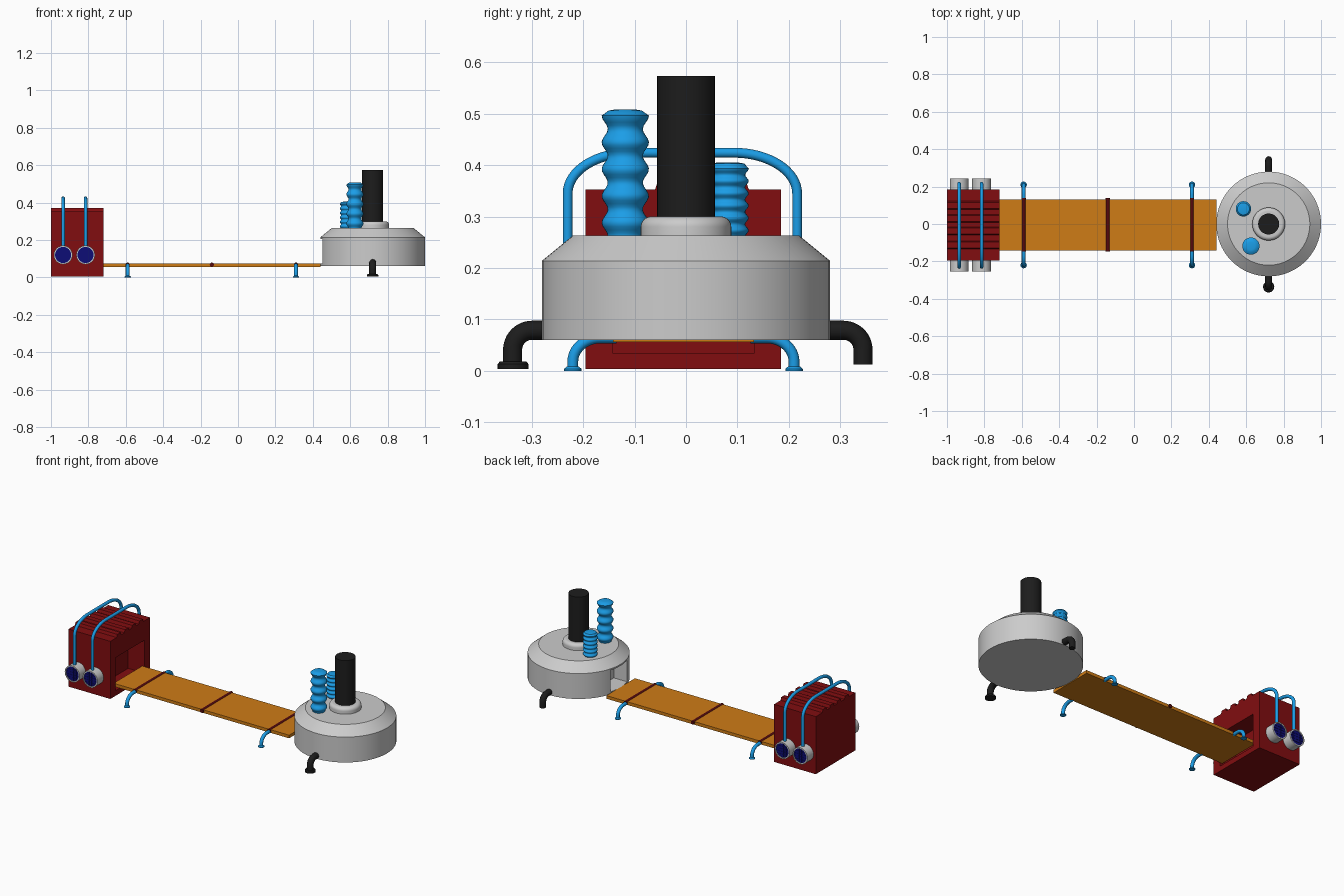
import bpy, bmesh, math
from math import sin, cos, pi
from mathutils import Matrix

if "Cube" in bpy.data.objects:
    bpy.data.objects.remove(bpy.data.objects["Cube"])

C = -0.005          # side-to-side middle of the box and belt


def mat(name, r, g, b):
    m = bpy.data.materials.new(name)
    m.diffuse_color = (r, g, b, 1)
    m.use_nodes = True
    m.node_tree.nodes["Principled BSDF"].inputs["Base Color"].default_value = m.diffuse_color
    return m


RED = mat("red", 0.22, 0.004, 0.005)
DARK_RED = mat("dark_red", 0.09, 0.003, 0.004)
ORANGE = mat("orange", 0.62, 0.20, 0.008)
BLUE = mat("blue", 0.011, 0.34, 0.80)
NAVY = mat("navy", 0.004, 0.004, 0.18)
BLACK = mat("black", 0.012, 0.012, 0.012)


def finish(ob, m=None, smooth=True):
    if m:
        ob.data.materials.append(m)
    if smooth:
        bpy.ops.object.select_all(action='DESELECT')
        ob.select_set(True)
        bpy.context.view_layer.objects.active = ob
        bpy.ops.object.shade_smooth_by_angle(angle=math.radians(35))
    return ob


def from_bmesh(name, bm, m=None, smooth=True):
    bmesh.ops.recalc_face_normals(bm, faces=bm.faces[:])
    me = bpy.data.meshes.new(name)
    bm.to_mesh(me)
    bm.free()
    ob = bpy.data.objects.new(name, me)
    bpy.context.collection.objects.link(ob)
    return finish(ob, m, smooth)


def box(name, x, y, z, m=None):
    bm = bmesh.new()
    bmesh.ops.create_cube(bm, size=1)
    for v in bm.verts:
        v.co = [lo + (c + 0.5) * (hi - lo) for c, (lo, hi) in zip(v.co, (x, y, z))]
    return from_bmesh(name, bm, m, False)


def lathe(name, profile, loc, m=None, n=64, axis='Z'):
    """Revolve (radius, height) points, closed with end caps."""
    bm = bmesh.new()
    rings = [[bm.verts.new((r * cos(2 * pi * i / n), r * sin(2 * pi * i / n), h))
              for i in range(n)] for r, h in profile]
    for a, b in zip(rings, rings[1:]):
        for i in range(n):
            bm.faces.new((a[i], a[(i + 1) % n], b[(i + 1) % n], b[i]))
    bm.faces.new(rings[0])
    bm.faces.new(rings[-1])
    rot = Matrix() if axis == 'Z' else Matrix.Rotation(pi / 2 * (1 if axis == '-Y' else -1), 4, 'X')
    bm.transform(Matrix.Translation(loc) @ rot)
    return from_bmesh(name, bm, m)


def pipe(name, pts, r, m):
    cu = bpy.data.curves.new(name, 'CURVE')
    cu.dimensions = '3D'
    cu.bevel_depth, cu.bevel_resolution, cu.use_fill_caps = r, 4, True
    sp = cu.splines.new('POLY')
    sp.points.add(len(pts) - 1)
    for p, co in zip(sp.points, pts):
        p.co = (*co, 1)
    ob = bpy.data.objects.new(name, cu)
    bpy.context.collection.objects.link(ob)
    bpy.ops.object.select_all(action='DESELECT')
    ob.select_set(True)
    bpy.context.view_layer.objects.active = ob
    bpy.ops.object.convert(target='MESH')
    return finish(bpy.context.object, m)


def cut(ob, x, y, z):
    cutter = box("cutter", x, y, z)
    cutter.hide_render = True
    mod = ob.modifiers.new("opening", 'BOOLEAN')
    mod.operation, mod.object = 'DIFFERENCE', cutter
    bpy.context.view_layer.objects.active = ob
    bpy.ops.object.modifier_apply(modifier=mod.name)
    bpy.data.objects.remove(cutter)


def arc(cy, cz, ry, rz, n=12):
    """Quarter turn in y-z from horizontal top to vertical side."""
    return [(cy + ry * sin(pi / 2 * i / n), cz + rz * cos(pi / 2 * i / n)) for i in range(n + 1)]


# Machine housing with ridged roof and belt opening
outline = [(-0.195, 0.004), (-0.195, 0.353)]
for y in (-0.112, -0.038, 0.03, 0.1):
    outline += [(y - 0.022, 0.353), (y - 0.016, 0.37), (y + 0.016, 0.37), (y + 0.022, 0.353)]
outline += [(0.185, 0.353), (0.185, 0.004)]
bm = bmesh.new()
face = bm.faces.new([bm.verts.new((-1, y, z)) for y, z in outline])
ext = bmesh.ops.extrude_face_region(bm, geom=[face])
bmesh.ops.translate(bm, vec=(0.28, 0, 0), verts=[v for v in ext['geom'] if isinstance(v, bmesh.types.BMVert)])
housing = from_bmesh("housing", bm, RED, False)
cut(housing, (-0.83, -0.7), (-0.143, 0.133), (0.035, 0.235))

# Side canisters with meshed blue ends, and hoses over the roof
for i, x in enumerate((-0.935, -0.815)):
    for side, s in (("front", -1), ("back", 1)):
        ax = '-Y' if s < 0 else 'Y'
        lathe(f"canister_{side}_{i}", [(0.05, 0), (0.05, 0.065), (0.043, 0.065), (0.043, 0.058)],
              (x, C + s * 0.183, 0.12), None, 32, ax)
        lathe(f"canister_disc_{side}_{i}", [(0.043, 0), (0.043, 0.004)],
              (x, C + s * 0.24, 0.12), NAVY, 32, ax)
        yb = sorted((C + s * 0.243, C + s * 0.246))
        for k in (-0.024, -0.008, 0.008, 0.024):
            h = math.sqrt(0.042 ** 2 - k * k)
            box("grille_bar_upright", (x + k - 0.001, x + k + 0.001), yb, (0.12 - h, 0.12 + h), NAVY)
            box("grille_bar_level", (x - h, x + h), yb, (0.119 + k, 0.121 + k), NAVY)
    half = arc(0.1, 0.345, 0.123, 0.079, 16) + [(0.223, 0.16)]
    pipe(f"roof_hose_{i}", [(x, C - 0.002 - y, z) for y, z in reversed(half)]
         + [(x, C - 0.002 + y, z) for y, z in half], 0.0095, BLUE)

# Conveyor belt, cross rods and bent feet
box("belt", (-0.735, 0.442), (C - 0.137, C + 0.137), (0.056, 0.075), ORANGE)
for i, x in enumerate((-0.59, -0.14, 0.31)):
    pipe(f"cross_rod_{i}", [(x, C - 0.143, 0.068), (x, C + 0.143, 0.068)], 0.0115, DARK_RED)
    if i == 1:
        continue
    for side, s in (("front", -1), ("back", 1)):
        pts = [(0.13, 0.064)] + arc(0.162, 0.018, 0.053, 0.046) + [(0.215, 0.002)]
        pipe(f"belt_leg_{side}_{i}", [(x, C + s * y, z) for y, z in pts], 0.0105, BLUE)
        lathe(f"belt_foot_{side}_{i}", [(0.017, 0), (0.017, 0.004), (0.011, 0.009)],
              (x, C + s * 0.215, 0), BLUE, 24)

# Round tank with a side opening
X = 0.72
tank = lathe("tank", [(0.28, 0.06), (0.28, 0.214), (0.22, 0.263)], (X, 0, 0), None, 96)
cut(tank, (0.4, 0.54), (-0.08, 0.08), (0.075, 0.205))
finish(tank)

# Collar and chimney
lathe("chimney_collar", [(0.088, 0.255)] + [(0.068 + 0.02 * cos(t * pi / 16), 0.28 + 0.02 * sin(t * pi / 16))
                                            for t in range(9)] + [(0.05, 0.3)], (X, 0, 0), None, 48)
lathe("chimney", [(0.056, 0.25), (0.056, 0.573)], (X, 0, 0), BLACK, 48)


# Bellows pipes
def bellows(name, x, y, top, r0, r1, period):
    n = int((top - 0.255) / period * 8)
    prof = []
    for i in range(n + 1):
        z = top - 0.012 - i * (top - 0.267) / n
        prof.append((r0 + (r1 - r0) * (0.5 + 0.5 * cos(2 * pi * (top - 0.012 - z) / period)), z))
    prof = [(r0 * 0.6, top), (r0 * 0.95, top - 0.002)] + prof
    lathe(name, prof, (x, y, 0), BLUE, 32)


bellows("tall_bellows", 0.625, -0.118, 0.508, 0.034, 0.046, 0.052)
bellows("short_bellows", 0.585, 0.081, 0.405, 0.034, 0.041, 0.024)

# Tank drain pipes, the front one with a flange
for side, s, ye, zb in (("front", -1, 0.337, 0.008), ("back", 1, 0.344, 0.012)):
    pts = [(0.25, 0.079)] + arc(ye - 0.038, 0.041, 0.038, 0.038) + [(ye, zb)]
    pipe(f"drain_pipe_{side}", [(X, s * y, z) for y, z in pts], 0.0185, BLACK)
lathe("drain_flange", [(0.03, 0.004), (0.03, 0.013), (0.026, 0.018), (0.018, 0.018)], (X, -0.336, 0), BLACK, 32)
